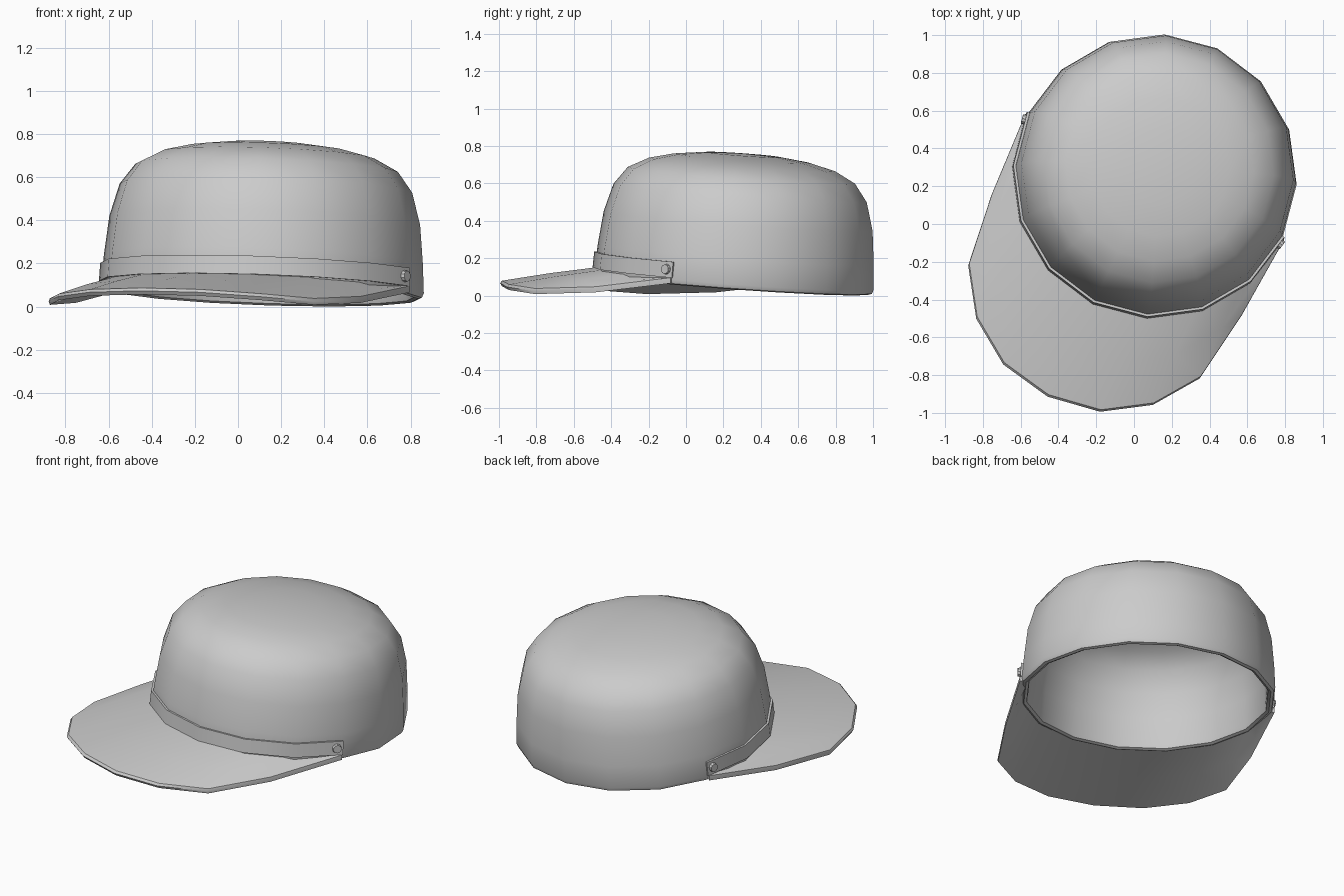
import bpy, bmesh, math
from mathutils import Matrix, Vector

if "Cube" in bpy.data.objects:
    bpy.data.objects.remove(bpy.data.objects["Cube"])

YAW = Matrix.Translation((0.11, 0.25, 0)) @ Matrix.Rotation(math.radians(-26), 4, 'Z')
TILT = YAW @ Matrix.Rotation(-0.08, 4, 'X')   # crown leans back


def finish(name, bm, matrix):
    bmesh.ops.remove_doubles(bm, verts=bm.verts, dist=1e-5)
    bmesh.ops.recalc_face_normals(bm, faces=bm.faces)
    bm.transform(matrix)
    mesh = bpy.data.meshes.new(name)
    bm.to_mesh(mesh)
    bm.free()
    obj = bpy.data.objects.new(name, mesh)
    bpy.context.collection.objects.link(obj)
    bpy.ops.object.select_all(action='DESELECT')
    obj.select_set(True)
    bpy.context.view_layer.objects.active = obj
    bpy.ops.object.shade_smooth_by_angle(angle=math.radians(35))
    return obj


def skin(name, sections, matrix, round_trip=False, closed=False):
    """Join matching cross-sections; round_trip links last to first."""
    bm = bmesh.new()
    rows = [[bm.verts.new(p) for p in s] for s in sections]
    n, m = len(rows), len(rows[0])
    for i in range(n if round_trip else n - 1):
        a, b = rows[i], rows[(i + 1) % n]
        for j in range(m if closed else m - 1):
            k = (j + 1) % m
            bm.faces.new((a[j], a[k], b[k], b[j]))
    if closed and not round_trip:
        bm.faces.new(rows[0])
        bm.faces.new(rows[-1])
    return finish(name, bm, matrix)


def polar(r, deg, z):
    # angle 0 is the front, positive to the wearer's +x side
    a = math.radians(deg)
    return Vector((r * math.sin(a), -r * math.cos(a), z))


# Crown: 16-sided hollow shell, outside then inside of the wall
profile = [(0, .762), (.2, .756), (.37, .735), (.50, .703), (.61, .645),
           (.68, .55), (.722, .40), (.741, .22), (.75, .085), (.742, .064),
           (.725, .058), (.708, .066), (.703, .09), (.695, .25), (.675, .40),
           (.63, .53), (.55, .61), (.40, .675), (.2, .71), (0, .72)]
skin("crown", [[polar(r, i * 22.5, z) for r, z in profile] for i in range(16)],
     TILT, round_trip=True)

# Strap around the front half of the crown
strap = [(.725, .095), (.76, .095), (.757, .18), (.725, .18)]
skin("front_strap", [[polar(r, i * 22.5, z) for r, z in strap]
                     for i in range(-4, 5)], TILT, closed=True)

# Visor: outer rim points (side, forward, top height) and matching inner angles
rim = [(0, 1.295, .085), (.285, 1.245, .078), (.52, 1.09, .058),
       (.682, .855, .036), (.735, .464, .046), (.762, 0, .095)]
angles = [0, 22.5, 45, 67.5, 79, 90]


def visor_section(i, side):
    x, f, z = rim[i]
    outer = Vector((side * x, -f, z))
    inner = polar(.712, side * angles[i], .098 + .06 * math.cos(math.radians(angles[i])))
    drop = Vector((0, 0, .03))
    lip = (outer - inner) * .02
    mid = inner.lerp(outer, .5) + Vector((0, 0, .004))
    return [inner, mid, outer - lip, outer - drop * .4, outer - lip - drop,
            mid - drop, inner - drop]


skin("visor", [visor_section(i, -1) for i in range(5, 0, -1)] +
     [visor_section(i, 1) for i in range(6)], YAW, closed=True)

# Round studs at the strap ends
for side, label in ((1, "right"), (-1, "left")):
    bm = bmesh.new()
    bmesh.ops.create_cone(bm, cap_ends=True, segments=10, radius1=.03,
                          radius2=.025, depth=.03)
    direction = polar(1, side * 78.75, 0)
    bm.transform(Matrix.Translation((side * .752, -.04, .138)) @
                 direction.to_track_quat('Z', 'Y').to_matrix().to_4x4())
    finish(label + "_strap_stud", bm, TILT)
